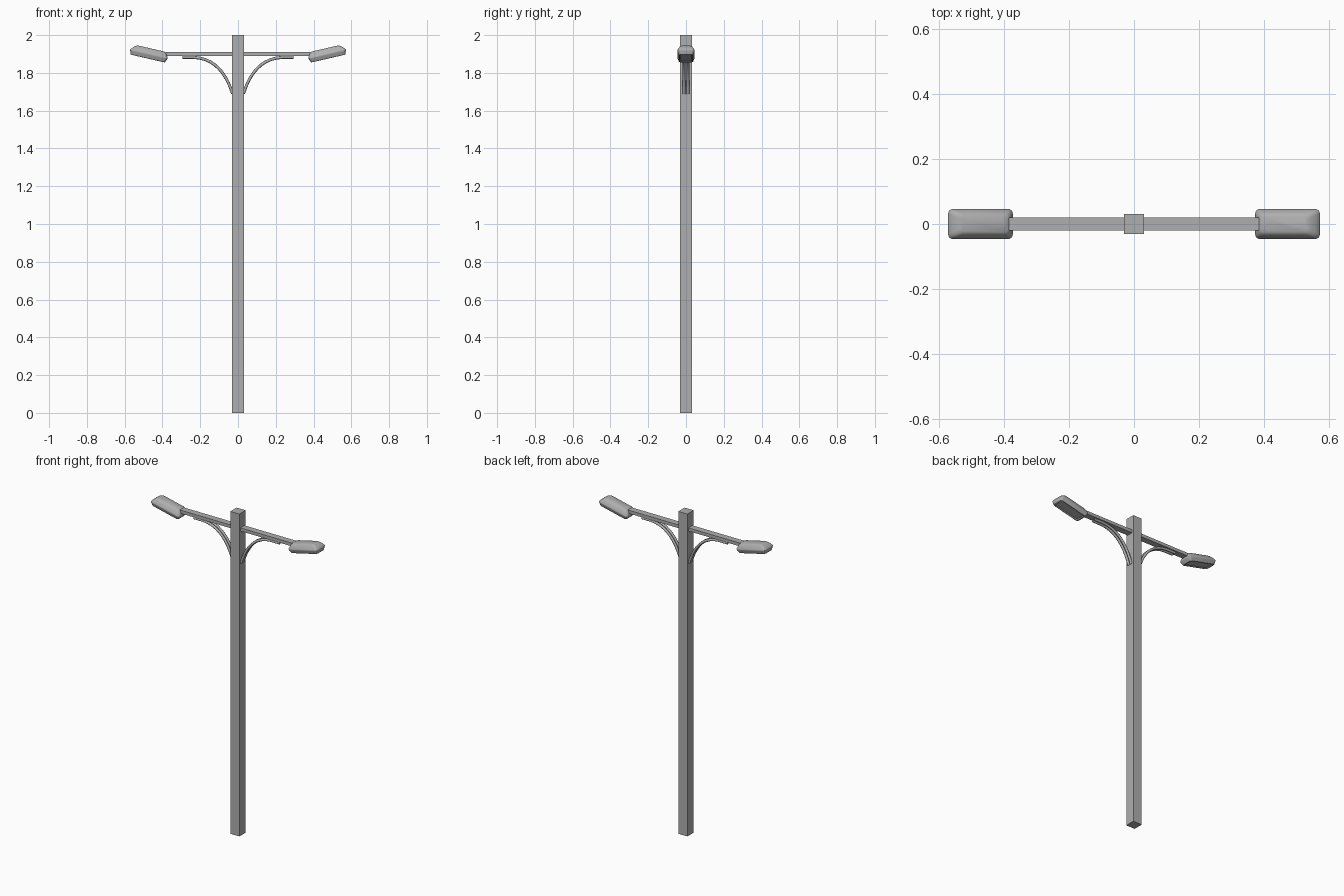
import bpy, bmesh, math
from mathutils import Matrix, Vector

cube = bpy.data.objects.get("Cube")
if cube:
    bpy.data.objects.remove(cube, do_unlink=True)

metal = bpy.data.materials.new("grey_metal")
metal.use_nodes = True
GREY = (0.43, 0.43, 0.43, 1)
metal.diffuse_color = GREY
metal.node_tree.nodes["Principled BSDF"].inputs["Base Color"].default_value = GREY


def box(name, size, center):
    bpy.ops.mesh.primitive_cube_add(size=1, location=center)
    ob = bpy.context.object
    ob.name = name
    ob.scale = size
    bpy.ops.object.transform_apply(location=False, rotation=False, scale=True)
    ob.data.materials.append(metal)
    return ob


def finish(name, bm, smooth_angle):
    bmesh.ops.recalc_face_normals(bm, faces=bm.faces)
    me = bpy.data.meshes.new(name)
    bm.to_mesh(me)
    bm.free()
    me.materials.append(metal)
    ob = bpy.data.objects.new(name, me)
    bpy.context.collection.objects.link(ob)
    bpy.ops.object.select_all(action="DESELECT")
    ob.select_set(True)
    bpy.context.view_layer.objects.active = ob
    bpy.ops.object.shade_smooth_by_angle(angle=math.radians(smooth_angle))
    return ob


def rounded_ring(u0, u1, w, v, r, steps=4):
    """Rounded rectangle from u0 to u1, half width w, at height v."""
    corners = [(u1 - r, w - r), (u0 + r, w - r), (u0 + r, r - w), (u1 - r, r - w)]
    pts = []
    for i, (cx, cy) in enumerate(corners):
        for s in range(steps + 1):
            a = math.pi / 2 * (i + s / steps)
            pts.append(Vector((cx + r * math.cos(a), cy + r * math.sin(a), v)))
    return pts


def bridge(bm, a, b):
    for i in range(len(a)):
        j = (i + 1) % len(a)
        bm.faces.new((a[i], a[j], b[j], b[i]))


def lamp_head(name, side):
    # Rings from the recessed lens, over the rim, up to the domed cover
    rings = [
        (-0.080, 0.081, 0.028, -0.019, 0.010),
        (-0.084, 0.085, 0.032, -0.024, 0.010),
        (-0.092, 0.093, 0.037, -0.023, 0.012),
        (-0.101, 0.101, 0.045, -0.004, 0.014),
        (-0.102, 0.102, 0.046, 0.000, 0.014),
        (-0.101, 0.101, 0.045, 0.004, 0.014),
        (-0.094, 0.091, 0.039, 0.016, 0.014),
        (-0.086, 0.078, 0.032, 0.027, 0.014),
        (-0.078, 0.068, 0.025, 0.032, 0.012),
    ]
    bm = bmesh.new()
    loops = [[bm.verts.new(p) for p in rounded_ring(*r)] for r in rings]
    for a, b in zip(loops, loops[1:]):
        bridge(bm, a, b)
    bm.faces.new(loops[0])
    bm.faces.new(loops[-1])
    # Tip the outer end up, then place or mirror to the side
    bm.transform(Matrix.Translation((0.472, 0, 1.899)) @ Matrix.Rotation(math.radians(-13), 4, "Y"))
    bm.transform(Matrix.Diagonal((side, 1, 1, 1)))
    finish(name, bm, 35)


def brace(name, side, y, radius=0.008, sides=8):
    # Quarter sweep from the post to a straight run below the arm
    path = [(0.029, 1.69)]
    for i in range(1, 11):
        t = i / 10
        b0, b1, b2, b3 = (1 - t) ** 3, 3 * t * (1 - t) ** 2, 3 * t * t * (1 - t), t ** 3
        path.append((0.029 * b0 + 0.06 * b1 + 0.12 * b2 + 0.235 * b3,
                     1.69 * b0 + 1.79 * b1 + 1.878 * b2 + 1.882 * b3))
    path.append((0.295, 1.882))
    bm = bmesh.new()
    loops = []
    for i, (x, z) in enumerate(path):
        p, q = path[max(i - 1, 0)], path[min(i + 1, len(path) - 1)]
        d = Vector((q[0] - p[0], 0, q[1] - p[1])).normalized()
        n = Vector((-d.z, 0, d.x))
        loop = []
        for s in range(sides):
            a = 2 * math.pi * s / sides
            co = Vector((x, y, z)) + radius * (n * math.cos(a) + Vector((0, math.sin(a), 0)))
            loop.append(bm.verts.new((co.x * side, co.y, co.z)))
        loops.append(loop)
    for a, b in zip(loops, loops[1:]):
        bridge(bm, a, b)
    bm.faces.new(loops[0])
    bm.faces.new(loops[-1])
    finish(name, bm, 50)


# Square post and cross arm
box("post", (0.062, 0.062, 2.0), (0, 0, 1.0))
box("cross_arm", (0.77, 0.04, 0.02), (0, 0, 1.90))

# Lamp heads and paired braces on both sides
for side, label in ((1, "left"), (-1, "right")):
    lamp_head(label + "_lamp_head", side)
    brace(label + "_front_brace", side, -0.0105)
    brace(label + "_back_brace", side, 0.0105)
